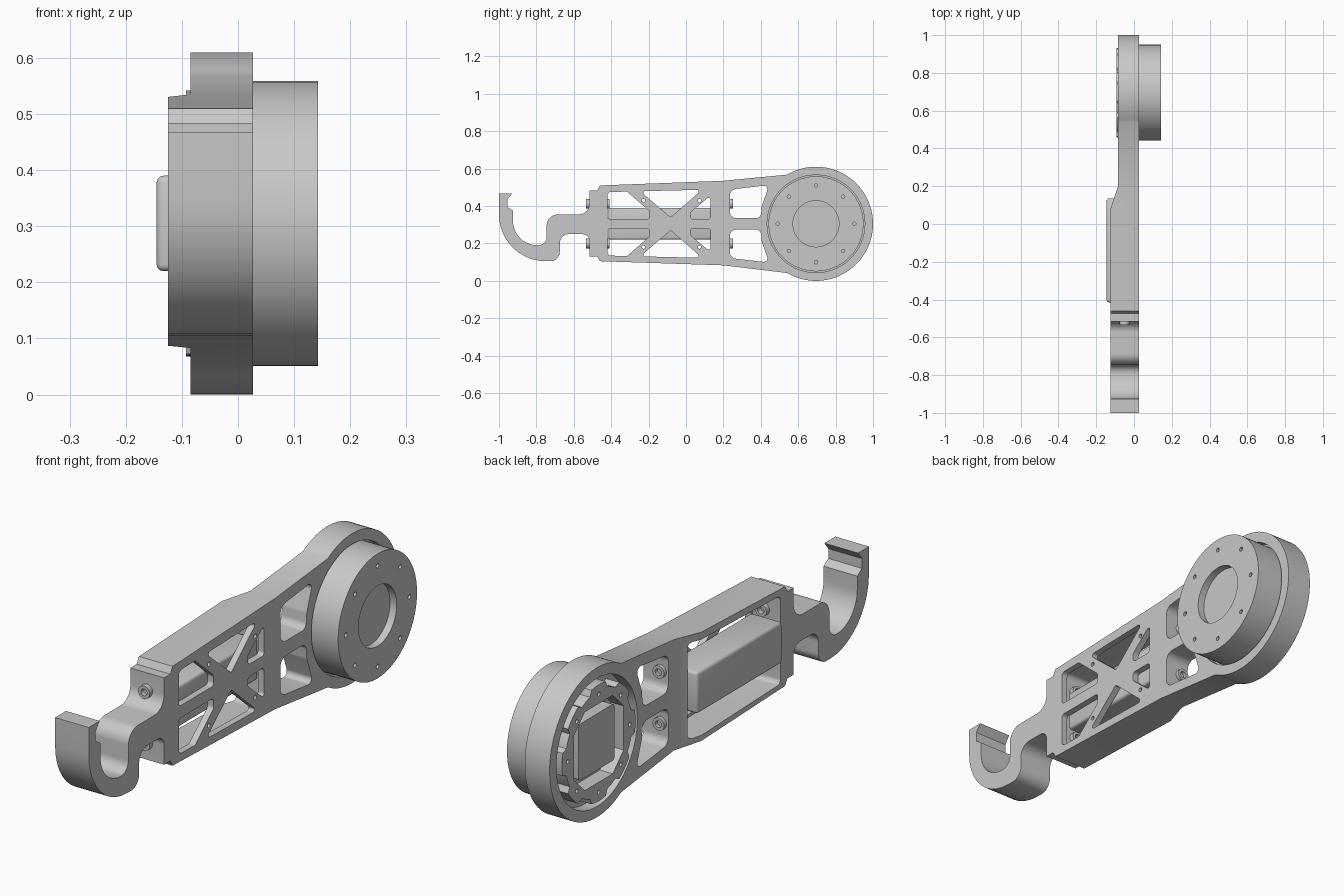
import bpy, bmesh, math
from mathutils import Vector

if "Cube" in bpy.data.objects:
    bpy.data.objects.remove(bpy.data.objects["Cube"])

grey = bpy.data.materials.new("light_grey")
grey.diffuse_color = (0.58, 0.58, 0.58, 1)
grey.use_nodes = True
grey.node_tree.nodes["Principled BSDF"].inputs["Base Color"].default_value = grey.diffuse_color
CY, CZ = 0.695, 0.305          # centre of the round joint


def finish(name, bm):
    bmesh.ops.remove_doubles(bm, verts=bm.verts, dist=1e-5)
    bmesh.ops.recalc_face_normals(bm, faces=bm.faces)
    me = bpy.data.meshes.new(name)
    bm.to_mesh(me)
    bm.free()
    me.materials.append(grey)
    ob = bpy.data.objects.new(name, me)
    bpy.context.collection.objects.link(ob)
    return ob


def fillet(pts, n=10):
    """Round each (u, v, radius) corner of a closed outline."""
    out = []
    for i, (u, v, r) in enumerate(pts):
        p = Vector((u, v))
        if r == 0:
            out.append(p)
            continue
        a = (Vector(pts[i - 1][:2]) - p).normalized()
        b = (Vector(pts[(i + 1) % len(pts)][:2]) - p).normalized()
        h = a.angle(b) / 2
        c = p + (a + b).normalized() * r / math.sin(h)
        s, e = p + a * r / math.tan(h) - c, p + b * r / math.tan(h) - c
        w = math.pi - 2 * h
        out += [c + (s * math.sin(w * (1 - k / n)) + e * math.sin(w * k / n)) / math.sin(w)
                for k in range(n + 1)]
    return out


def prism(name, pts, lo, hi, axis="x"):
    bm = bmesh.new()
    put = (lambda p, h: (h, p[0], p[1])) if axis == "x" else (lambda p, h: (p[0], p[1], h))
    rings = [[bm.verts.new(put(p, h)) for p in pts] for h in (lo, hi)]
    for r in rings:
        bm.faces.new(r)
    for i in range(len(pts)):
        j = (i + 1) % len(pts)
        bm.faces.new((rings[0][i], rings[0][j], rings[1][j], rings[1][i]))
    return finish(name, bm)


def lathe(name, prof, loc, axis="x", seg=64):
    """Revolve (radius, height) points about an axis through loc."""
    bm = bmesh.new()
    ax = Vector((1, 0, 0)) if axis == "x" else Vector((0, 1, 0))
    side = Vector((0, 0, 1))
    vs = [bm.verts.new(Vector(loc) + side * r + ax * h) for r, h in prof]
    es = [bm.edges.new((vs[i], vs[i + 1])) for i in range(len(vs) - 1)]
    bmesh.ops.spin(bm, geom=vs + es, cent=loc, axis=ax, angle=2 * math.pi, steps=seg)
    return finish(name, bm)


def rod(r, lo, hi, y, z, n=64):
    ring = [(y + r * math.cos(2 * math.pi * k / n), z + r * math.sin(2 * math.pi * k / n))
            for k in range(n)]
    return prism("cutter", ring, lo, hi)


def apply_mods(ob):
    bpy.context.view_layer.update()
    me = bpy.data.meshes.new_from_object(
        ob.evaluated_get(bpy.context.evaluated_depsgraph_get()))
    ob.modifiers.clear()
    if len(me.polygons) > 5:
        ob.data = me


def cut(ob, cutter):
    m = ob.modifiers.new("cut", "BOOLEAN")
    m.operation, m.solver, m.object = "DIFFERENCE", "EXACT", cutter
    apply_mods(ob)
    bpy.data.objects.remove(cutter)


def flip(pts):
    return [(y, 2 * CZ - z, r) for y, z, r in pts]


# Arm, joint housing and hook as one side profile
arc = [(CY + 0.305 * math.cos(math.radians(a)), CZ + 0.305 * math.sin(math.radians(a)), 0)
       for a in [-120.5 + 241 * k / 72 for k in range(73)]]
hook = [(0.2, 0.535, 0), (-0.46, 0.51, 0), (-0.475, 0.484, 0), (-0.515, 0.484, 0),
        (-0.515, 0.355, 0.06), (-0.745, 0.355, 0.06), (-0.745, 0.19, 0.045),
        (-0.925, 0.19, 0.13), (-0.925, 0.375, 0), (-0.955, 0.395, 0), (-0.955, 0.435, 0),
        (-0.93, 0.467, 0), (-1.0, 0.467, 0), (-1.0, 0.105, 0.25), (-0.675, 0.105, 0.05),
        (-0.675, 0.25, 0.05), (-0.515, 0.25, 0.04), (-0.515, 0.13, 0), (-0.475, 0.13, 0),
        (-0.46, 0.105, 0), (0.2, 0.083, 0)]
arm = prism("arm_frame", fillet(arc + hook), -0.125, 0.027)

# Thinner section towards the joint
cut(arm, prism("cutter", [(-0.145, 0.02), (-0.085, 0.2), (-0.085, 1.2), (-0.3, 1.2),
                          (-0.3, 0.02)], -0.5, 1.2, "z"))
# Battery cavity, open at the back
cut(arm, prism("cutter", fillet([(-0.43, 0.125, 0.02), (0.14, 0.108, 0.02),
                                 (0.14, 0.502, 0.02), (-0.43, 0.485, 0.02)]), -0.2, 0.0))
# Truss windows and the two pockets next to the joint
windows = [
    [(-0.42, 0.475, 0.02), (-0.315, 0.477, 0.01), (-0.195, 0.372, 0.02), (-0.195, 0.33, 0.015),
     (-0.42, 0.33, 0.015)],
    [(0.13, 0.455, 0.01), (0.025, 0.367, 0.02), (0.025, 0.33, 0.015), (0.13, 0.33, 0.015)],
    [(-0.245, 0.479, 0.01), (0.085, 0.487, 0.01), (-0.082, 0.34, 0.01)],
    [(0.235, 0.335, 0.035), (0.40, 0.335, 0.03), (0.405, 0.40, 0.05), (0.445, 0.512, 0.02),
     (0.235, 0.488, 0.035)],
]
for w in windows:
    for pts in (w, flip(w)):
        cut(arm, prism("cutter", fillet(pts), -0.3, 0.1))
for y in (-0.227, 0.072):
    for z in (0.43, 0.18):
        cut(arm, rod(0.009, -0.1, 0.1, y, z, 16))
# Bores of the joint housing
cut(arm, rod(0.261, 0.0, 0.1, CY, CZ, 96))
cut(arm, rod(0.261, -0.2, -0.035, CY, CZ, 96))

# Output drum with bolt holes
drum = lathe("joint_drum", [(0, -0.01), (0.254, -0.01), (0.254, 0.143), (0.123, 0.143),
                            (0.123, 0.113), (0, 0.113)], (0, CY, CZ), seg=96)
for k in range(8):
    a = k * math.pi / 4
    cut(drum, rod(0.009, 0.12, 0.2, CY + 0.205 * math.cos(a), CZ + 0.205 * math.sin(a), 16))

# Notched rear cover with an eight-sided opening
outline = []
for k in range(96):
    a = 2 * math.pi * k / 96
    r = 0.237 if math.cos(8 * a) > -0.4 else 0.215
    outline.append((CY + r * math.cos(a), CZ + r * math.sin(a)))
cover = prism("rear_cover", outline, -0.093, -0.03)
s, t = 0.16, 0.09
octagon = [(s, t), (t, s), (-t, s), (-s, t), (-s, -t), (-t, -s), (t, -s), (s, -t)]
cut(cover, prism("cutter", [(CY + a, CZ + b) for a, b in octagon], -0.3, 0.1))
for k in range(8):
    a = k * math.pi / 4
    cut(cover, rod(0.008, -0.2, -0.08, CY + 0.2 * math.cos(a), CZ + 0.2 * math.sin(a), 16))

# Control box inside the opening
q = 0.115
box = prism("control_box", fillet([(CY + a * q, CZ + b * q, 0.012) for a, b in
                                   ((1, 1), (-1, 1), (-1, -1), (1, -1))]), -0.083, -0.03)

# Battery block
battery = prism("battery", [(-0.415, 0.22), (0.135, 0.22), (0.135, 0.39), (-0.415, 0.39)],
                -0.145, -0.003)
bev = battery.modifiers.new("bevel", "BEVEL")
bev.width, bev.segments = 0.012, 3
apply_mods(battery)

# Socket screws through the end wall and the divider
parts = [arm, drum, cover, box, battery]
for level, z in (("upper", 0.412), ("lower", 0.2)):
    for end, y, d in (("hook", -0.535, 1), ("cavity", -0.41, -1), ("pocket", 0.25, -1)):
        prof = [(0, 0.02 * d), (0.014, 0.02 * d), (0.014, 0), (0.026, 0), (0.026, 0.04 * d),
                (0, 0.04 * d)]
        parts.append(lathe(f"{level}_{end}_screw", prof, (-0.05, y, z), "y", 32))

# Smooth shading with sharp edges
for ob in parts:
    bpy.ops.object.select_all(action="DESELECT")
    ob.select_set(True)
    bpy.context.view_layer.objects.active = ob
    bpy.ops.object.shade_smooth_by_angle(angle=math.radians(30))
